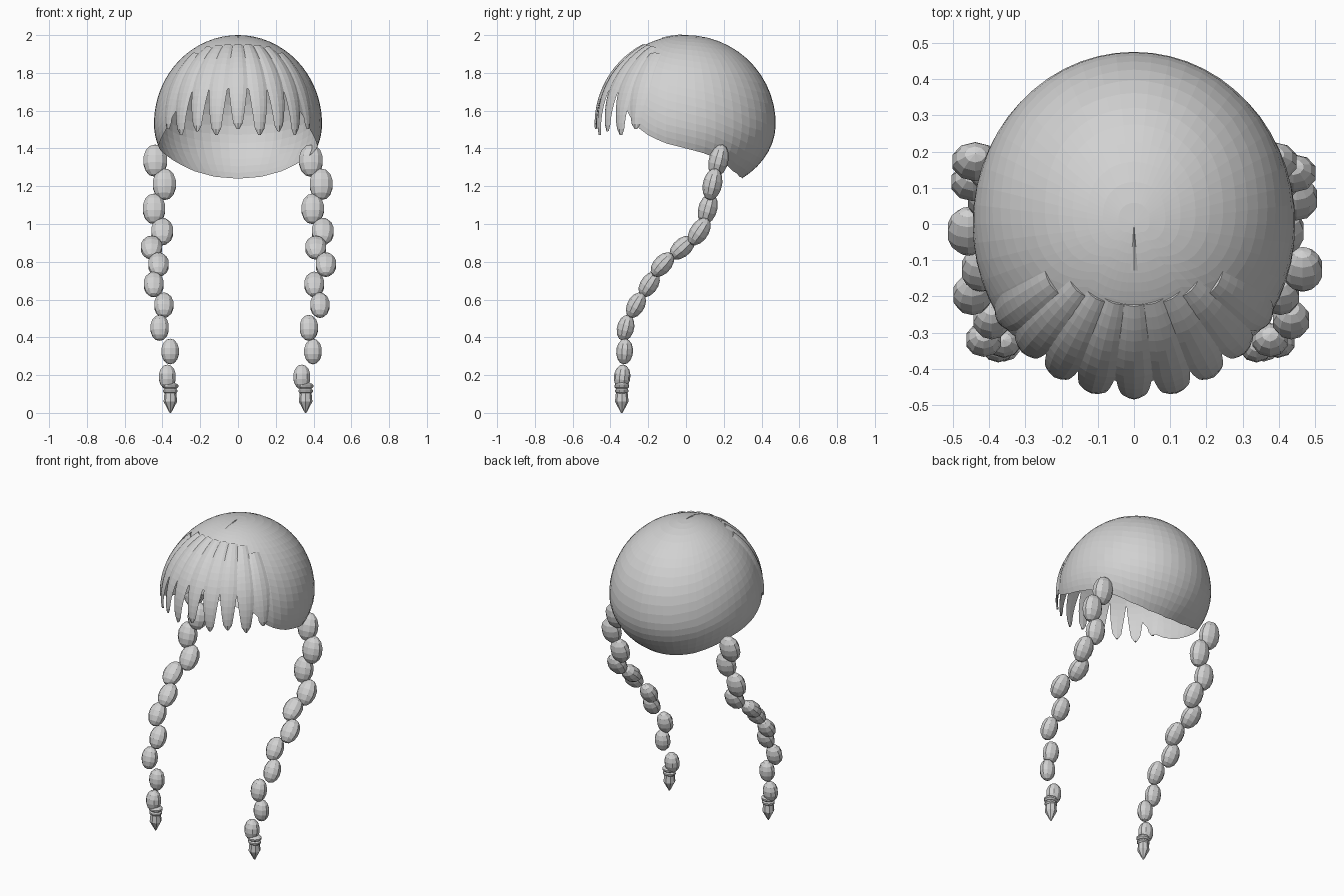
import bpy, bmesh
from math import sin, cos, asin, atan2, radians, sqrt
from mathutils import Matrix, Vector

old = bpy.data.objects.get("Cube")
if old:
    bpy.data.objects.remove(old, do_unlink=True)

hair = bpy.data.materials.new("light grey hair")
hair.use_nodes = True
GREY = (0.64, 0.64, 0.64, 1)
hair.diffuse_color = GREY
hair.node_tree.nodes["Principled BSDF"].inputs["Base Color"].default_value = GREY

CENTRE, RX, RY, UP, DOWN = 1.53, 0.445, 0.475, 0.47, 0.37


def finish(bm, name):
    """Turn a bmesh into a named, flat-shaded hair object."""
    mesh = bpy.data.meshes.new(name)
    bm.to_mesh(mesh)
    bm.free()
    mesh.materials.append(hair)
    obj = bpy.data.objects.new(name, mesh)
    bpy.context.collection.objects.link(obj)
    return obj


def scalp(azimuth, elevation, lift=0.0):
    """Point on the head; azimuth 0 is the front, angles in degrees."""
    a, e = radians(azimuth), radians(elevation)
    rz = UP if e > 0 else DOWN
    return Vector(((RX + lift) * sin(a) * cos(e),
                   -(RY + lift) * cos(a) * cos(e),
                   CENTRE + (rz + lift) * sin(e)))


def ramp(stops, t):
    """Linear interpolation through (position, value) stops."""
    for (p, v), (q, w) in zip(stops, stops[1:]):
        if t <= q:
            return v + (w - v) * (t - p) / (q - p)
    return stops[-1][1]


# Cap: open dome whose rim drops from the forehead to the nape
RIM = [(0, 1.72), (38, 1.7), (50, 1.58), (60, 1.49), (75, 1.43), (90, 1.4),
       (105, 1.37), (121, 1.32), (135, 1.28), (155, 1.25), (180, 1.24)]
SEGMENTS, RINGS = 56, 20
bm = bmesh.new()
crown = bm.verts.new(scalp(0, 90))
columns = []
for i in range(SEGMENTS):
    az = 360 * i / SEGMENTS
    dz = ramp(RIM, min(az, 360 - az)) - CENTRE
    low = asin(dz / (UP if dz > 0 else DOWN)) * 180 / 3.14159265
    columns.append([bm.verts.new(scalp(az, 90 + (low - 90) * r / RINGS))
                    for r in range(1, RINGS + 1)])
for i, col in enumerate(columns):
    nxt = columns[(i + 1) % SEGMENTS]
    bm.faces.new((crown, col[0], nxt[0]))
    for r in range(RINGS - 1):
        bm.faces.new((col[r], col[r + 1], nxt[r + 1], nxt[r]))
finish(bm, "hair_cap")

# Fringe: overlapping tapered locks lying on the front of the cap
HALF_WIDTH = [(0, 7.5), (0.5, 7.6), (0.75, 5.2), (0.94, 3.2), (1, 1.0)]
SECTION = [(-1, 0), (-0.55, 0.006), (0, 0.009), (0.55, 0.006), (1, 0), (0, -0.003)]
ROWS = 14


def fringe_lock(bm, azimuth, top, tip):
    rows = []
    for r in range(ROWS + 1):
        u = r / ROWS
        half = ramp(HALF_WIDTH, u)
        el = top + (tip - top) * u
        rows.append([bm.verts.new(scalp(azimuth + s * half, el, h))
                     for s, h in SECTION])
    n = len(SECTION)
    for a, b in zip(rows, rows[1:]):
        for k in range(n):
            bm.faces.new((a[k], b[k], b[(k + 1) % n], a[(k + 1) % n]))
    bm.faces.new(rows[0])
    bm.faces.new(rows[-1][::-1])


bm = bmesh.new()
fringe_lock(bm, 0, 62, -4)
for side in (-1, 1):
    for azimuth, top, tip in ((15, 62, -9), (29, 61, -6), (43, 59, -9), (56, 52, -4)):
        fringe_lock(bm, side * azimuth, top, tip)
bmesh.ops.recalc_face_normals(bm, faces=bm.faces[:])
finish(bm, "fringe")

# Parting: slim wedge running forward from the crown
bm = bmesh.new()
point = bm.verts.new(scalp(0, 90))
previous = None
for k in range(1, 5):
    y = -0.032 * k
    z = CENTRE + UP * sqrt(1 - (y / RY) ** 2)
    w = 0.003 * k
    row = [bm.verts.new(p) for p in ((-w, y, z - 0.001), (0, y, z + 0.004), (w, y, z - 0.001))]
    for j in range(2):
        if previous:
            bm.faces.new((previous[j], row[j], row[j + 1], previous[j + 1]))
        else:
            bm.faces.new((point, row[j], row[j + 1]))
    previous = row
finish(bm, "parting")

# Braids: (distance from centre, y, z) of each bead from top to bottom
PATH = [(0.412, 0.172, 1.335), (0.415, 0.14, 1.21), (0.42, 0.115, 1.08),
        (0.425, 0.07, 0.96), (0.435, -0.02, 0.875), (0.443, -0.125, 0.785),
        (0.425, -0.195, 0.68), (0.413, -0.265, 0.57), (0.395, -0.32, 0.45),
        (0.378, -0.325, 0.325), (0.356, -0.338, 0.19)]


def bead(bm, place, tilt, size):
    m = Matrix.Translation(place) @ Matrix.Rotation(tilt, 4, 'X') @ Matrix.Diagonal((*size, 1))
    bmesh.ops.create_uvsphere(bm, u_segments=10, v_segments=7, radius=1, matrix=m)


for side, label in ((1, "left"), (-1, "right")):
    bm = bmesh.new()
    last = len(PATH) - 1
    for i, (x, y, z) in enumerate(PATH):
        above, below = PATH[max(i - 1, 0)], PATH[min(i + 1, last)]
        tilt = atan2(below[1] - above[1], above[2] - below[2])
        t = i / last
        zigzag = 0.026 if i % 2 else -0.026
        size = (0.067 - 0.019 * t, 0.052 - 0.008 * t, 0.088 - 0.022 * t)
        bead(bm, (side * x + zigzag * (1 - 0.3 * t), y, z), tilt, size)
    finish(bm, label + "_braid")

    # Hair tie and pointed end
    bm = bmesh.new()
    for z, r in ((0.142, 0.045), (0.116, 0.041)):
        bead(bm, (side * 0.358, -0.34, z), 0, (r, r * 0.9, 0.02))
    finish(bm, label + "_hair_tie")
    bm = bmesh.new()
    for z0, z1, r0, r1 in ((0.06, 0.12, 0.036, 0.03), (0.0, 0.06, 0.004, 0.036)):
        bmesh.ops.create_cone(bm, cap_ends=True, segments=8, radius1=r0, radius2=r1,
                              depth=z1 - z0, matrix=Matrix.Translation(
                                  (side * 0.358, -0.34, (z0 + z1) / 2)))
    finish(bm, label + "_braid_end")
